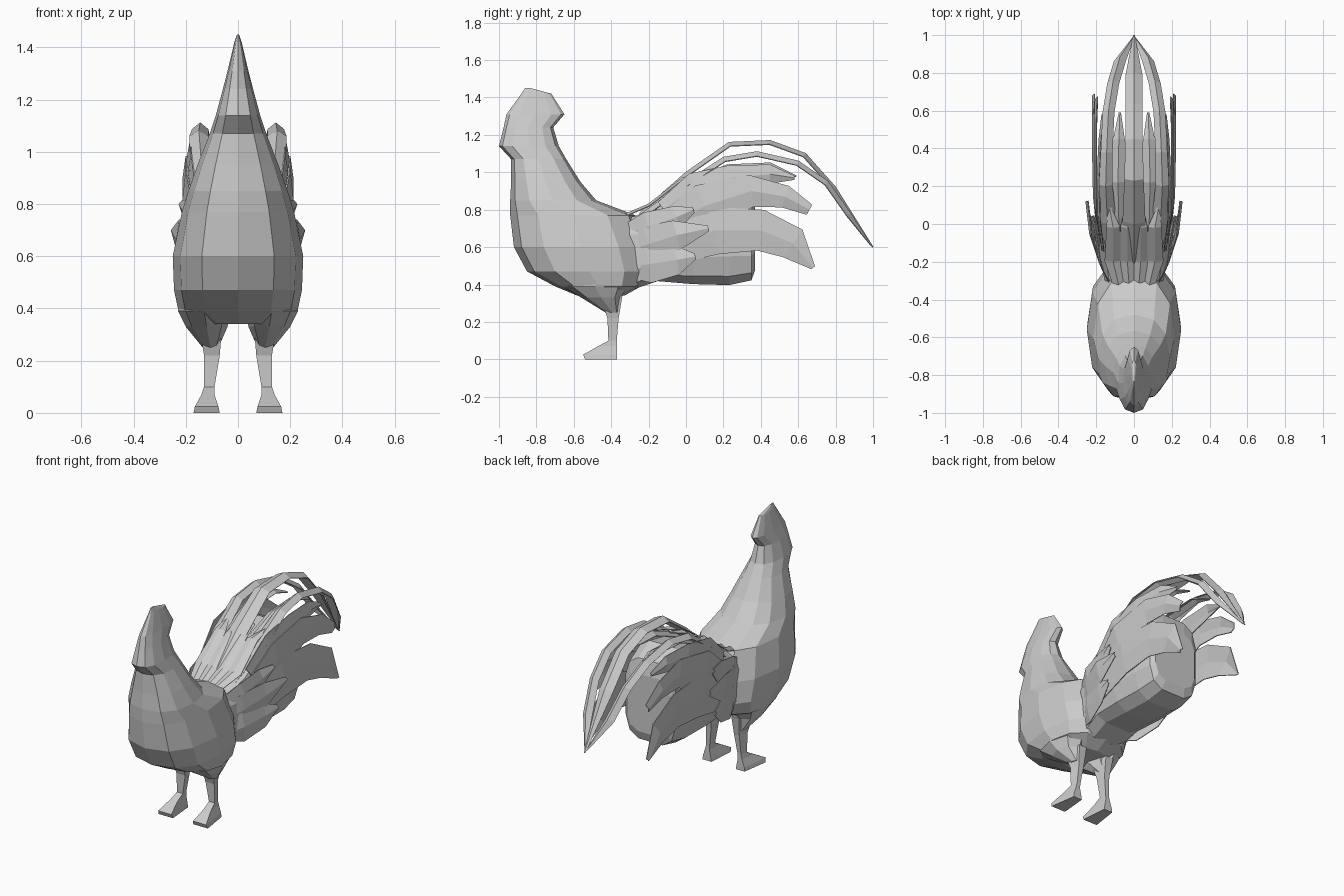
import bpy, bmesh, math
from mathutils import Vector

grey = bpy.data.materials.new("plain grey")
grey.diffuse_color = (0.6, 0.6, 0.6, 1)


def finish(name, bm, mirror=False, thick=0):
    """Turn a bmesh into a flat shaded object."""
    bmesh.ops.remove_doubles(bm, verts=bm.verts, dist=0.0005)
    bmesh.ops.recalc_face_normals(bm, faces=bm.faces)
    me = bpy.data.meshes.new(name)
    bm.to_mesh(me)
    bm.free()
    me.materials.append(grey)
    ob = bpy.data.objects.new(name, me)
    bpy.context.collection.objects.link(ob)
    if thick:
        m = ob.modifiers.new("thickness", 'SOLIDIFY')
        m.thickness, m.offset = thick, 0
    if mirror:
        ob.modifiers.new("mirror", 'MIRROR').use_clip = False
    return ob


def loft(name, rings, mirror=False):
    """Closed skin through rings of points."""
    bm = bmesh.new()
    vs = [[bm.verts.new(p) for p in r] for r in rings]
    n = len(vs[0])
    for a, b in zip(vs, vs[1:]):
        for i in range(n):
            j = (i + 1) % n
            bm.faces.new((a[i], a[j], b[j], b[i]))
    bm.faces.new(vs[0])
    bm.faces.new(vs[-1][::-1])
    return finish(name, bm, mirror)


def oval(n, power, turn=0):
    """Unit superellipse."""
    out = []
    for i in range(n):
        t = 2 * math.pi * (i + turn) / n
        c, s = math.cos(t), math.sin(t)
        out.append((math.copysign(abs(c) ** power, c), math.copysign(abs(s) ** power, s)))
    return out


def level_rings(rows, n, power=1.0):
    """Horizontal rings from rows of (z, y front, y back, x centre, half width)."""
    return [[(x + w * u, (f + b) / 2 + (b - f) / 2 * v, z) for u, v in oval(n, power)]
            for z, f, b, x, w in rows]


def feather(name, path, upright=True, mirror=True, ridge=0.012):
    """Thin ridged blade along (x, y, z, half width)."""
    bm = bmesh.new()
    pts = [Vector(p[:3]) for p in path]
    rows = []
    for i, p in enumerate(pts):
        t = pts[min(i + 1, len(pts) - 1)] - pts[max(i - 1, 0)]
        up = Vector((0, -t.z, t.y)).normalized()
        side, lift = (up, Vector((1, 0, 0))) if upright else (Vector((1, 0, 0)), up)
        w = path[i][3]
        drop = lift * min(ridge, w)
        rows.append([bm.verts.new(q) for q in (p - side * w - drop, p, p + side * w - drop)])
    for a, b in zip(rows, rows[1:]):
        for k in (0, 1):
            bm.faces.new((a[k], a[k + 1], b[k + 1], b[k]))
    return finish(name, bm, mirror, 0.005)


# Body, neck and head in one skin
body = [(1.45, -0.86, -0.83, 0, 0.004), (1.42, -0.88, -0.72, 0, 0.014),
        (1.31, -0.96, -0.65, 0, 0.04), (1.24, -0.975, -0.71, 0, 0.058),
        (1.14, -1.0, -0.68, 0, 0.085), (1.07, -0.935, -0.64, 0, 0.108),
        (0.95, -0.935, -0.565, 0, 0.155), (0.85, -0.94, -0.48, 0, 0.19),
        (0.77, -0.94, -0.27, 0, 0.215), (0.60, -0.92, -0.20, 0, 0.25),
        (0.47, -0.85, -0.18, 0, 0.245), (0.39, -0.70, -0.24, 0, 0.228),
        (0.34, -0.58, -0.33, 0, 0.14)]
loft("body", level_rings(body, 12, 0.85))

# Thighs
thigh = [(0.50, -0.66, -0.28, 0.13, 0.09), (0.39, -0.66, -0.31, 0.13, 0.10),
         (0.33, -0.56, -0.35, 0.12, 0.08), (0.25, -0.43, -0.36, 0.105, 0.03)]
loft("thigh", level_rings(thigh, 8), True)

# Shanks and wedge feet
shank = [(0.34, -0.46, -0.34, 0.105, 0.045), (0.22, -0.42, -0.36, 0.10, 0.03),
         (0.10, -0.415, -0.37, 0.11, 0.02), (0.07, -0.47, -0.37, 0.115, 0.025),
         (0.025, -0.55, -0.37, 0.12, 0.045), (0.0, -0.54, -0.37, 0.12, 0.05)]
loft("shank_and_foot", [[(x - w * 0.7, b, z), (x + w * 0.5, b, z), (x + w, f, z), (x - w, f, z)]
                        for z, f, b, x, w in shank], True)

# Fluffy rump: rings along y of (y, bottom, top, half width)
rump = [(-0.40, 0.45, 0.74, 0.13), (-0.27, 0.38, 0.77, 0.165), (-0.15, 0.42, 0.82, 0.185),
        (0.04, 0.405, 0.95, 0.195), (0.23, 0.40, 0.99, 0.19), (0.35, 0.425, 0.93, 0.175),
        (0.37, 0.48, 0.84, 0.15)]
loft("rump", [[(w * u, y, (b + t) / 2 + (t - b) / 2 * v * (1 if v > 0 else 1.03))
               for u, v in oval(12, 0.55, 0.5)] for y, b, t, w in rump])

# Long curved tail feathers meeting at the tip
feather("centre_sickle", [(0, -0.25, 0.78, 0.05), (0, 0.0, 1.0, 0.06), (0, 0.23, 1.16, 0.05),
                          (0, 0.45, 1.17, 0.045), (0, 0.64, 1.10, 0.045), (0, 0.80, 0.92, 0.045),
                          (0, 1.0, 0.60, 0.003)], False, False, 0.022)
feather("side_sickle", [(0.08, -0.25, 0.77, 0.04), (0.14, 0.0, 0.95, 0.045), (0.15, 0.2, 1.08, 0.035),
                        (0.145, 0.38, 1.11, 0.03), (0.135, 0.6, 1.06, 0.03), (0.11, 0.76, 0.95, 0.03),
                        (0.075, 0.88, 0.78, 0.03), (0.003, 0.99, 0.61, 0.003)], False, True, 0.025)
feather("inner_sickle", [(0.05, -0.2, 0.79, 0.03), (0.08, 0.0, 0.95, 0.035), (0.085, 0.22, 1.04, 0.035),
                         (0.08, 0.45, 1.05, 0.03), (0.075, 0.59, 0.98, 0.005)], False, True, 0.02)

# Broad blades on the sides of the tail
feather("upper_blade", [(0.17, -0.12, 0.80, 0.05), (0.19, 0.05, 0.92, 0.08), (0.195, 0.25, 0.97, 0.07),
                        (0.185, 0.45, 0.99, 0.05), (0.17, 0.58, 0.97, 0.01)])
feather("middle_blade", [(0.18, -0.1, 0.70, 0.08), (0.21, 0.1, 0.82, 0.12), (0.21, 0.35, 0.90, 0.085),
                         (0.21, 0.53, 0.87, 0.06), (0.205, 0.66, 0.80, 0.03)])
feather("lower_blade", [(0.19, -0.1, 0.58, 0.08), (0.215, 0.15, 0.69, 0.13), (0.22, 0.40, 0.69, 0.11),
                        (0.22, 0.57, 0.62, 0.09), (0.22, 0.68, 0.49, 0.012)])

# Layered wing tip feathers flaring from the waist
for i, (x, y, z, w) in enumerate([(0.225, 0.04, 0.80, 0.06), (0.255, 0.12, 0.70, 0.08),
                                  (0.245, 0.05, 0.55, 0.08)]):
    z0 = 0.67 - 0.09 * i
    feather("wing_feather_%d" % (i + 1),
            [(0.13, -0.32, z0, 0.05), (0.185, -0.2, z0 * 0.7 + z * 0.3, w + 0.02),
             (x - 0.02, -0.05, z0 * 0.3 + z * 0.7, w), (x, y, z, 0.015)])

# Saddle feathers over the top of the rump
for x in (0.035, 0.11):
    feather("saddle_feather", [(x * 0.7, -0.34, 0.77, 0.03), (x, -0.2, 0.83, 0.045),
                               (x, -0.02, 0.97, 0.035), (x * 1.2, 0.1, 1.0, 0.005)], False)
